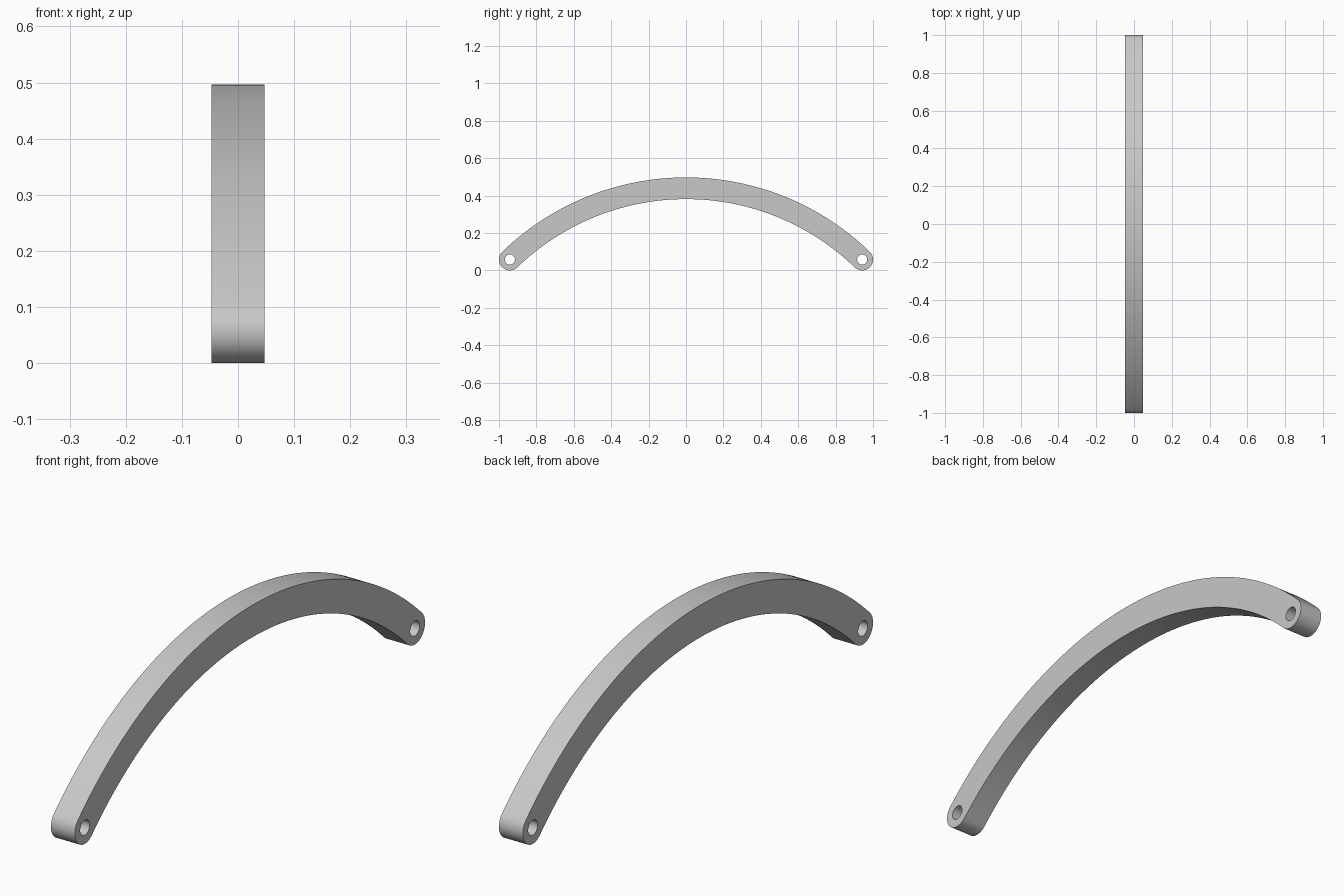
import bpy, bmesh
from math import sin, cos, pi, atan2, radians
from mathutils import Vector

if "Cube" in bpy.data.objects:
    bpy.data.objects.remove(bpy.data.objects["Cube"])

HALF_WIDTH = 0.0475      # half thickness along x
END_R = 0.058            # half depth of the bar and radius of its round ends
HOLE_R = 0.027
END_Y = 1 - END_R        # pin hole position
RISE = 0.497 - 2 * END_R
ARC_R = (END_Y ** 2 + RISE ** 2) / (2 * RISE)
ARC_Z = END_R + RISE - ARC_R
SWEEP = atan2(END_Y, END_R - ARC_Z)


def arc(cy, cz, r, start, end, steps):
    """Points on an arc in the y-z plane, angles measured from +z towards +y."""
    angles = [start + (end - start) * i / steps for i in range(steps + 1)]
    return [Vector((-HALF_WIDTH, cy + r * sin(a), cz + r * cos(a))) for a in angles]


def add_loop(bm, points):
    verts = [bm.verts.new(p) for p in points]
    return [bm.edges.new((v, verts[i - 1])) for i, v in enumerate(verts)]


# Outline: outer arc, round end, inner arc, round end
outline = arc(0, ARC_Z, ARC_R + END_R, -SWEEP, SWEEP, 64)
outline += arc(END_Y, END_R, END_R, SWEEP, SWEEP + pi, 24)[1:]
outline += arc(0, ARC_Z, ARC_R - END_R, SWEEP, -SWEEP, 64)[1:]
outline += arc(-END_Y, END_R, END_R, pi - SWEEP, 2 * pi - SWEEP, 24)[1:-1]

bm = bmesh.new()
edges = add_loop(bm, outline)

# Pin hole at each end
for side in (-1, 1):
    edges += add_loop(bm, arc(side * END_Y, END_R, HOLE_R, 0, 2 * pi, 32)[:-1])

# Fill the side and extrude it across the width
bmesh.ops.triangle_fill(bm, edges=edges, use_beauty=True, normal=(1, 0, 0))
result = bmesh.ops.extrude_face_region(bm, geom=bm.faces[:])
moved = [g for g in result["geom"] if isinstance(g, bmesh.types.BMVert)]
bmesh.ops.translate(bm, verts=moved, vec=(2 * HALF_WIDTH, 0, 0))
bmesh.ops.recalc_face_normals(bm, faces=bm.faces[:])

mesh = bpy.data.meshes.new("arched_handle")
bm.to_mesh(mesh)
bm.free()
handle = bpy.data.objects.new("arched_handle", mesh)
bpy.context.collection.objects.link(handle)

# Plain grey material
grey = bpy.data.materials.new("light_grey")
grey.use_nodes = True
colour = (0.58, 0.58, 0.58, 1)
grey.diffuse_color = colour
grey.node_tree.nodes["Principled BSDF"].inputs["Base Color"].default_value = colour
mesh.materials.append(grey)

# Smooth curved walls, sharp rims
bpy.ops.object.select_all(action="DESELECT")
handle.select_set(True)
bpy.context.view_layer.objects.active = handle
bpy.ops.object.shade_smooth_by_angle(angle=radians(30))
